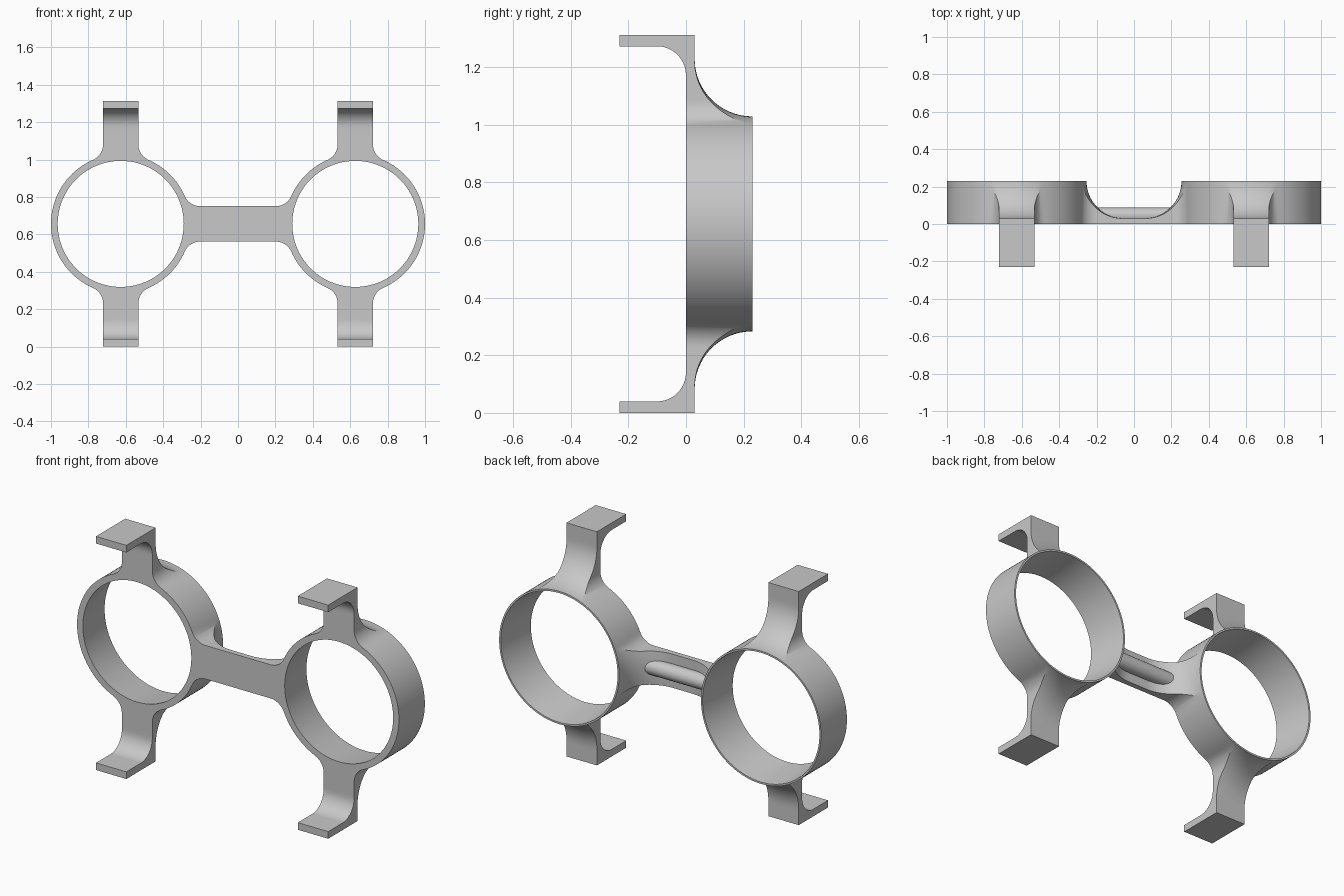
import bpy, bmesh, math
from mathutils import Vector, Matrix

if "Cube" in bpy.data.objects:
    bpy.data.objects.remove(bpy.data.objects["Cube"], do_unlink=True)

CENTRE = Vector((0.627, 0, 0.656))   # middle of the left ring
RING_R, DEPTH, PLATE = 0.373, 0.23, 0.03
BORE_FRONT, BORE_BACK = 0.337, 0.363
HALF_W, SIDE_F, BACK_F, HOOK_F = 0.0945, 0.09, 0.2, 0.1
FLANK_R = RING_R + SIDE_F            # distance to the flank fillet centre
FLANK_W = HALF_W + SIDE_F
FLANK_T = math.sqrt(FLANK_R ** 2 - FLANK_W ** 2)
BACK_C = RING_R + BACK_F
HOOK_T, END_T = 0.616, 0.656
COLS = 12

grey = bpy.data.materials.new("grey plastic")
grey.use_nodes = True
colour = (0.58, 0.58, 0.58, 1)
grey.diffuse_color = colour
grey.node_tree.nodes["Principled BSDF"].inputs["Base Color"].default_value = colour


def finish(name, bm):
    mesh = bpy.data.meshes.new(name)
    bm.to_mesh(mesh)
    bm.free()
    mesh.materials.append(grey)
    obj = bpy.data.objects.new(name, mesh)
    bpy.context.collection.objects.link(obj)
    bpy.ops.object.select_all(action='DESELECT')
    obj.select_set(True)
    bpy.context.view_layer.objects.active = obj
    return obj


def add_quad(bm, points):
    bm.faces.new([bm.verts.new(p) for p in points])


def half_angle(r):
    """Half of the angle that an arm spans at a distance from the ring centre."""
    if r >= math.hypot(FLANK_T, HALF_W):
        return math.asin(HALF_W / r)
    cosine = (r * r + FLANK_R ** 2 - SIDE_F ** 2) / (2 * r * FLANK_R)
    return math.atan2(FLANK_W, FLANK_T) - math.acos(min(1, cosine))


def hook_front(t):
    rise = max(0, t - (HOOK_T - HOOK_F))
    return math.sqrt(max(0, HOOK_F ** 2 - rise ** 2)) - HOOK_F


def add_ring(bm, arms):
    """Ring wall with a flared bore, left open where the arms join."""
    span = half_angle(RING_R)
    pieces = []
    for i, angle in enumerate(arms):
        following = arms[(i + 1) % len(arms)]
        gap = (following - angle) % math.tau - 2 * span
        pieces.append((angle - span, 2 * span, COLS, False))
        pieces.append((angle + span, gap, round(gap / 0.06), True))
    for start, width, count, walled in pieces:
        for k in range(count):
            a, b = (start + width * n / count for n in (k, k + 1))

            def strip(r1, y1, r2, y2):
                add_quad(bm, [CENTRE + Vector((r * math.cos(p), y, r * math.sin(p)))
                              for r, y, p in ((r1, y1, a), (r2, y2, a), (r2, y2, b), (r1, y1, b))])

            strip(BORE_FRONT, 0, RING_R, 0)
            strip(BORE_BACK, DEPTH, RING_R, DEPTH)
            strip(BORE_FRONT, 0, BORE_BACK, DEPTH)
            if walled:
                strip(RING_R, 0, RING_R, DEPTH)


def add_arm(bm, angle, hooked):
    """Curved rows that sweep off the ring, then straight rows to the tip."""
    spread = [2 * j / COLS - 1 for j in range(COLS + 1)]
    steps = [i / 20 * math.pi / 2 for i in range(21)]
    front_of = hook_front if hooked else (lambda t: 0)
    rows = []                         # each point: outward, across, front, back
    for s in steps:
        r, back = BACK_C - BACK_F * math.cos(s), DEPTH - BACK_F * math.sin(s)
        turns = [half_angle(r) * u for u in spread]
        rows.append([(r * math.cos(q), r * math.sin(q), front_of(r * math.cos(q)), back)
                     for q in turns])
    if hooked:
        bends = [HOOK_T - HOOK_F + HOOK_F * math.sin(s) for s in steps]
        ends = [(t, hook_front(t)) for t in bends if t > BACK_C + 0.002]
        ends += [(HOOK_T, -DEPTH), (END_T, -DEPTH)]
    else:
        ends = [(CENTRE.x, 0)]
    rows += [[(t, HALF_W * u, front, PLATE) for u in spread] for t, front in ends]

    along = Vector((math.cos(angle), 0, math.sin(angle)))
    across = Vector((-math.sin(angle), 0, math.cos(angle)))
    faces = [[[CENTRE + along * p[0] + across * p[1] + Vector((0, p[side], 0)) for p in row]
              for row in rows] for side in (2, 3)]
    front, back = faces
    for i in range(len(rows) - 1):
        for grid in faces:
            for j in range(COLS):
                add_quad(bm, (grid[i][j], grid[i][j + 1], grid[i + 1][j + 1], grid[i + 1][j]))
        for j in (0, COLS):
            add_quad(bm, (front[i][j], front[i + 1][j], back[i + 1][j], back[i][j]))
    if hooked:
        for j in range(COLS):
            add_quad(bm, (front[-1][j], front[-1][j + 1], back[-1][j + 1], back[-1][j]))


# Left ring with upper clip, bridge half and lower clip, mirrored to the right
bm = bmesh.new()
up, inward, down = math.pi / 2, math.pi, math.pi * 1.5
add_ring(bm, (up, inward, down))
add_arm(bm, up, True)
add_arm(bm, inward, False)
add_arm(bm, down, True)
bmesh.ops.remove_doubles(bm, verts=bm.verts[:], dist=0.00005)
bmesh.ops.recalc_face_normals(bm, faces=bm.faces[:])
frame = finish("double_ring_frame", bm)
mirror = frame.modifiers.new("mirror", 'MIRROR')
mirror.merge_threshold = 0.0005
bpy.ops.object.modifier_apply(modifier=mirror.name)
bpy.ops.object.shade_smooth_by_angle(angle=math.radians(30))

# Stiffening rib along the back of the bridge
bm = bmesh.new()
bmesh.ops.create_cone(bm, cap_ends=True, segments=40, radius1=0.043, radius2=0.043, depth=0.46,
                      matrix=Matrix.Translation((0, 0.045, CENTRE.z))
                      @ Matrix.Rotation(math.pi / 2, 4, 'Y'))
finish("bridge_rib", bm)
bpy.ops.object.shade_smooth_by_angle(angle=math.radians(30))
